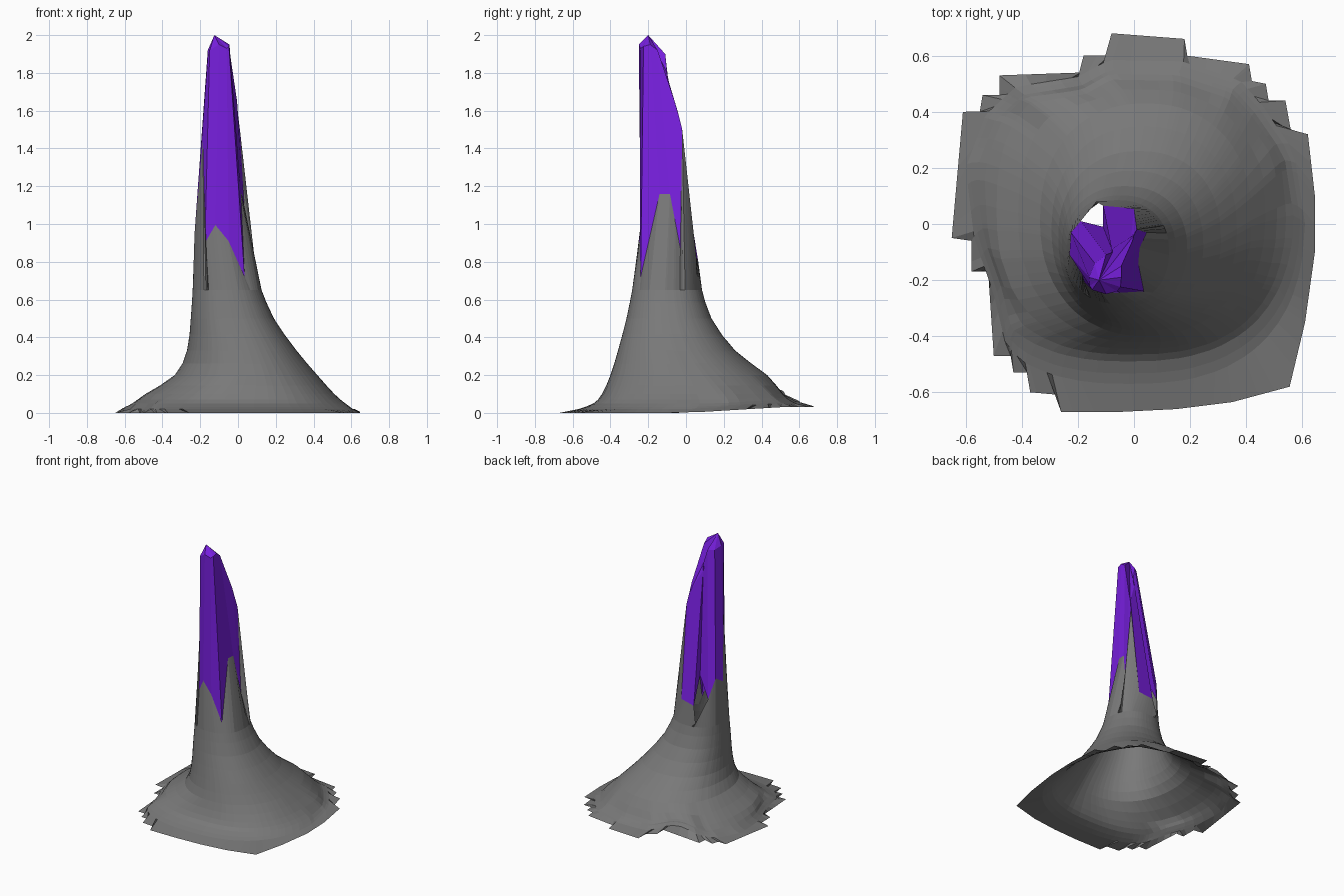
import bpy
from math import sin, cos, pi, atan2, copysign, exp
from mathutils import Vector

if "Cube" in bpy.data.objects:
    bpy.data.objects.remove(bpy.data.objects["Cube"])

# ragged stair-stepped rim of the ground skirt (x, y), anticlockwise
RIM = [(-.65, -.05), (-.58, -.06), (-.58, -.17), (-.52, -.17), (-.50, -.47), (-.44, -.47),
       (-.43, -.53), (-.38, -.53), (-.37, -.60), (-.26, -.61), (-.26, -.67), (-.05, -.67),
       (.15, -.66), (.35, -.635), (.555, -.58), (.61, -.35), (.645, -.1), (.645, .1),
       (.62, .32), (.56, .33), (.54, .44), (.48, .44), (.47, .50), (.42, .51), (.41, .57),
       (.19, .60), (.18, .66), (-.08, .68), (-.09, .60), (-.18, .60), (-.19, .54),
       (-.48, .53), (-.48, .46), (-.54, .46), (-.55, .40), (-.61, .40)]
# smooth outline just inside the ragged rim, limits the lowest rings
INNER = [(-.57, -.05), (-.50, -.25), (-.46, -.42), (-.35, -.55), (-.2, -.6), (.1, -.63), (.35, -.6),
         (.52, -.53), (.59, -.25), (.61, 0), (.57, .26), (.46, .42), (.38, .51), (.17, .58),
         (-.09, .585), (-.2, .525), (-.42, .49), (-.53, .39), (-.6, .2)]
# cross-sections of the slope: z, x min, x max, y min, y max
RINGS = [(.02, -.64, .61, -.57, .67), (.05, -.60, .57, -.49, .64), (.10, -.49, .51, -.445, .56),
         (.20, -.335, .42, -.40, .43), (.33, -.27, .31, -.36, .26),
         (.50, -.25, .19, -.315, .135), (.65, -.24, .125, -.285, .085)]
# zigzag seam between slope and spire, paired with the spire's shoulder points
SEAM = [(-.175, -.21, .90), (-.12, -.24, .995), (-.05, -.245, .91), (.035, -.24, .72),
        (.015, -.14, 1.16), (.02, -.085, 1.16), (.045, -.03, .87), (.01, -.02, 1.50),
        (0, .055, .82), (-.11, .065, .80), (-.11, -.01, 1.0), (-.19, .01, .85),
        (-.225, -.03, 1.0), (-.23, -.11, .95), (-.185, -.18, 1.45)]
SHOULDER = [(-.15, -.235, 1.92), (-.10, -.25, 1.95), (-.06, -.24, 1.93), (-.048, -.225, 1.94),
            (-.045, -.19, 1.95), (-.045, -.15, 1.92), (-.005, -.06, 1.65), (0, -.04, 1.58),
            (-.01, -.045, 1.60), (-.08, -.09, 1.75), (-.075, -.10, 1.80), (-.10, -.11, 1.90),
            (-.14, -.14, 1.90), (-.16, -.19, 1.92), (-.158, -.22, 1.90)]
TIP = (-.125, -.20, 2.0)
AXIS = Vector((-.10, -.08, 0))
ORIGIN = Vector((0, 0, 0))


def cross(a, b):
    return a.x * b.y - a.y * b.x


def ray_hit(poly, centre, angle):
    """Outermost point of a closed outline along a direction from its centre."""
    d = Vector((cos(angle), sin(angle), 0))
    best, far = None, 0
    for i, p in enumerate(poly):
        e = poly[(i + 1) % len(poly)] - p
        den = cross(d, e)
        if abs(den) < 1e-9:
            continue
        t = cross(p - centre, e) / den
        s = cross(p - centre, d) / den
        if t > far and -1e-5 <= s <= 1.00001:
            best, far = p + e * s, t
    return best


def lift(x, y):
    """Height of the rim: level in front, rising to a ridge at the back left."""
    return .03 * min(1, max(0, y / .5)) + .07 * exp(-((x + .3) ** 2 + (y - .53) ** 2) / .025)


def loft(name, rows, colour, tip=None):
    n = len(rows[0])
    verts = [tuple(v) for row in rows for v in row]
    faces = [(r * n + i, r * n + (i + 1) % n, (r + 1) * n + (i + 1) % n, (r + 1) * n + i)
             for r in range(len(rows) - 1) for i in range(n)]
    if tip:
        base = (len(rows) - 1) * n
        verts.append(tip)
        faces += [(base + i, base + (i + 1) % n, len(verts) - 1) for i in range(n)]
    mesh = bpy.data.meshes.new(name)
    mesh.from_pydata(verts, [], faces)
    mesh.update()
    mat = bpy.data.materials.new(name)
    mat.diffuse_color = colour
    mat.use_nodes = True
    mat.node_tree.nodes["Principled BSDF"].inputs["Base Color"].default_value = mat.diffuse_color
    mesh.materials.append(mat)
    bpy.context.collection.objects.link(bpy.data.objects.new(name, mesh))


rim = [Vector((x, y, lift(x, y))) for x, y in RIM]
inner = [Vector((x, y, 0)) for x, y in INNER]
seam = [Vector(p) for p in SEAM]
# the slope dips at the back-left slit, leaving it open
lower_seam = list(seam)
lower_seam[10] = Vector((-.135, .08, .68))

# angles that catch every corner of seam and rim
angles = [atan2(p.y - AXIS.y, p.x - AXIS.x) % (2 * pi) for p in lower_seam]
for extra, gap in (([atan2(p.y, p.x) % (2 * pi) for p in rim], .008),
                   ([2 * pi * i / 60 for i in range(60)], .05)):
    for a in extra:
        if all(abs(a - b) > gap for b in angles):
            angles.append(a)
angles.sort()

# grey flared slope: rings
rings = []
for k, (z, x0, x1, y0, y1) in enumerate(RINGS):
    row = []
    power = .8 if k < 3 else .9
    for a in angles:
        c, s = cos(a), sin(a)
        p = Vector(((x0 + x1) / 2 + (x1 - x0) / 2 * copysign(abs(c) ** power, c),
                    (y0 + y1) / 2 + (y1 - y0) / 2 * copysign(abs(s) ** power, s), 0))
        limit = ray_hit(inner, ORIGIN, atan2(p.y, p.x)).length * (1 - .06 * k)
        if k < 3 and p.length > limit:
            p *= limit / p.length
        p.z = max(z, lift(p.x, p.y) + .02 * (k + 1)) if k < 3 else z
        row.append(p)
    rings.append(row)

# smooth curve through the rings, then rim below and seam above: an open shell
smooth = []
for k in range(len(rings) - 1):
    r0, r1, r2, r3 = (rings[min(max(j, 0), len(rings) - 1)] for j in range(k - 1, k + 3))
    smooth += [r1, [(9 * (b + c) - a - d) / 16 for a, b, c, d in zip(r0, r1, r2, r3)]]
rows = [[ray_hit(rim, ORIGIN, a) for a in angles]] + smooth + [rings[-1]]
rows.append([ray_hit(lower_seam, AXIS, a) for a in angles])
loft("flared_slope", rows, (.19, .19, .19, 1))

# purple faceted spire
loft("spire", [seam, SHOULDER], (.19, .014, .75, 1), TIP)
